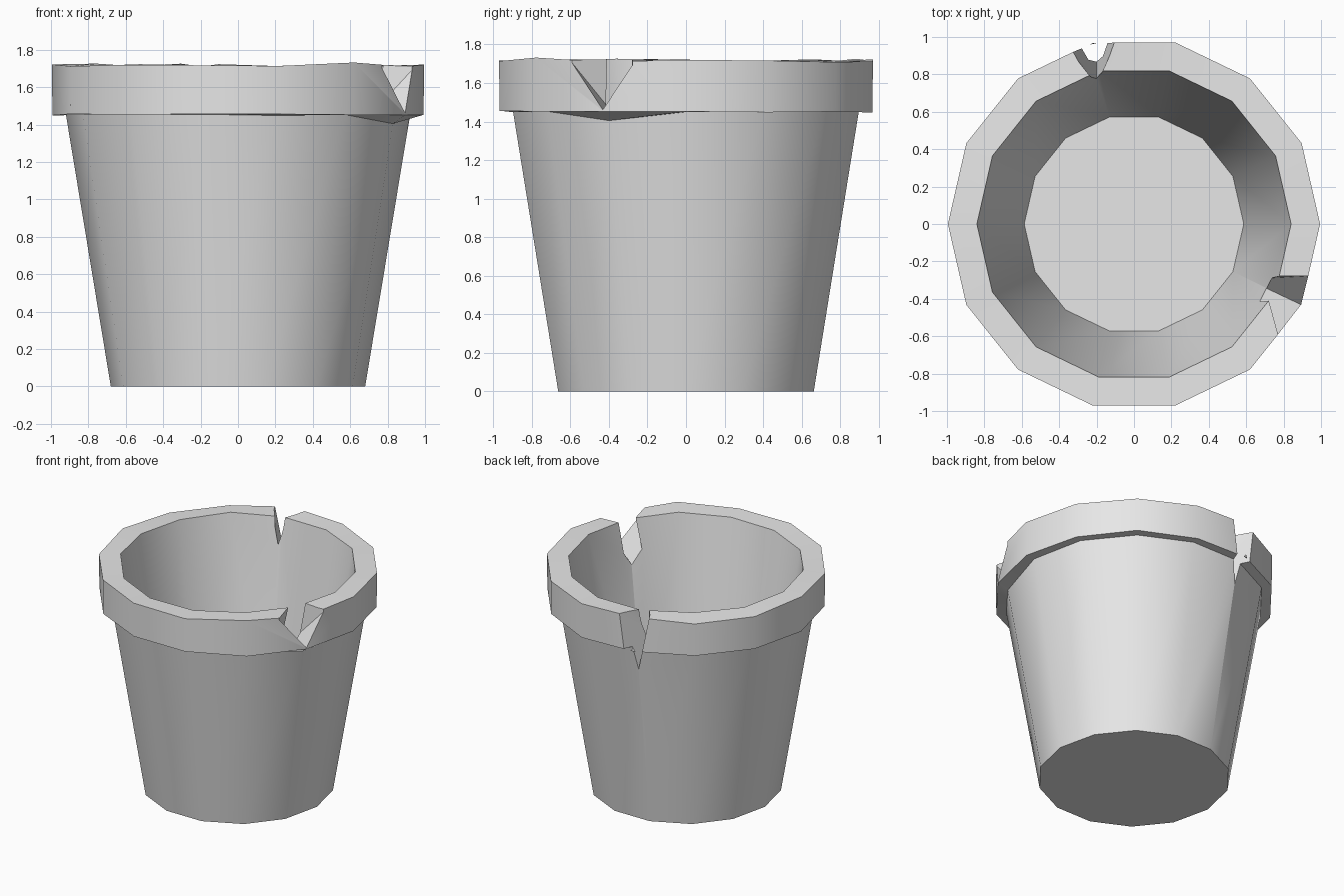
import bpy, bmesh, math, random
from mathutils import Vector

random.seed(4)
SIDES = 14

cube = bpy.data.objects.get("Cube")
if cube:
    bpy.data.objects.remove(cube, do_unlink=True)

grey = bpy.data.materials.new("plain_grey")
grey.use_nodes = True
grey.diffuse_color = (0.8, 0.8, 0.8, 1)
grey.node_tree.nodes["Principled BSDF"].inputs["Base Color"].default_value = (0.8, 0.8, 0.8, 1)


def make_object(name, bm):
    bmesh.ops.recalc_face_normals(bm, faces=bm.faces)
    mesh = bpy.data.meshes.new(name)
    bm.to_mesh(mesh)
    bm.free()
    mesh.materials.append(grey)
    obj = bpy.data.objects.new(name, mesh)
    bpy.context.collection.objects.link(obj)
    return obj


# Pot: a hollow turned profile of radius, height and height wobble
profile = [(0.68, 0, 0), (0.92, 1.452, 0.004), (0.992, 1.452, 0.006),
           (0.995, 1.718, 0.014), (0.84, 1.718, 0.01), (0.587, 0.09, 0)]
bm = bmesh.new()
rings = []
for radius, height, wobble in profile:
    ring = []
    for k in range(SIDES):
        a = math.tau * k / SIDES
        z = height + random.uniform(-wobble, wobble)
        ring.append(bm.verts.new((radius * math.cos(a), radius * math.sin(a), z)))
    rings.append(ring)
rings[1][SIDES - 1].co.z = 1.405  # sag under the rim chip
for low, high in zip(rings, rings[1:]):
    for k in range(SIDES):
        n = (k + 1) % SIDES
        bm.faces.new((low[k], low[n], high[n], high[k]))
bm.faces.new(rings[0])
bm.faces.new(rings[-1])
pot = make_object("flower_pot", bm)


def cut_notch(outer, inner):
    """Cut a V between an outer and an inner triangle (two tops and a valley)."""
    outer, inner = [Vector(p) for p in outer], [Vector(p) for p in inner]
    bm = bmesh.new()
    for near, far in ((outer, inner), (inner, outer)):
        left, right, valley = [p + (p - q) * 0.5 for p, q in zip(near, far)]
        for p in (left + (left - valley) * 0.3, right + (right - valley) * 0.3, valley):
            bm.verts.new(p)
    bmesh.ops.convex_hull(bm, input=bm.verts)
    cutter = make_object("notch_cutter", bm)
    cutter.hide_render = True
    mod = pot.modifiers.new("notch", 'BOOLEAN')
    mod.operation = 'DIFFERENCE'
    mod.solver = 'EXACT'
    mod.object = cutter
    bpy.context.view_layer.objects.active = pot
    bpy.ops.object.modifier_apply(modifier=mod.name)
    bpy.data.objects.remove(cutter, do_unlink=True)


# Chips broken out of the rim: right side, then back
cut_notch([(0.93, -0.31, 1.72), (0.81, -0.55, 1.72), (0.89, -0.43, 1.46)],
          [(0.77, -0.29, 1.72), (0.74, -0.42, 1.72), (0.70, -0.34, 1.38)])
cut_notch([(-0.11, 0.97, 1.72), (-0.32, 0.925, 1.72), (-0.2, 0.87, 1.27)],
          [(-0.17, 0.82, 1.72), (-0.24, 0.81, 1.72), (-0.2, 0.79, 1.48)])

# Smooth walls with crisp rim and chip edges
bpy.ops.object.select_all(action='DESELECT')
pot.select_set(True)
bpy.context.view_layer.objects.active = pot
bpy.ops.object.shade_smooth_by_angle(angle=math.radians(32))
